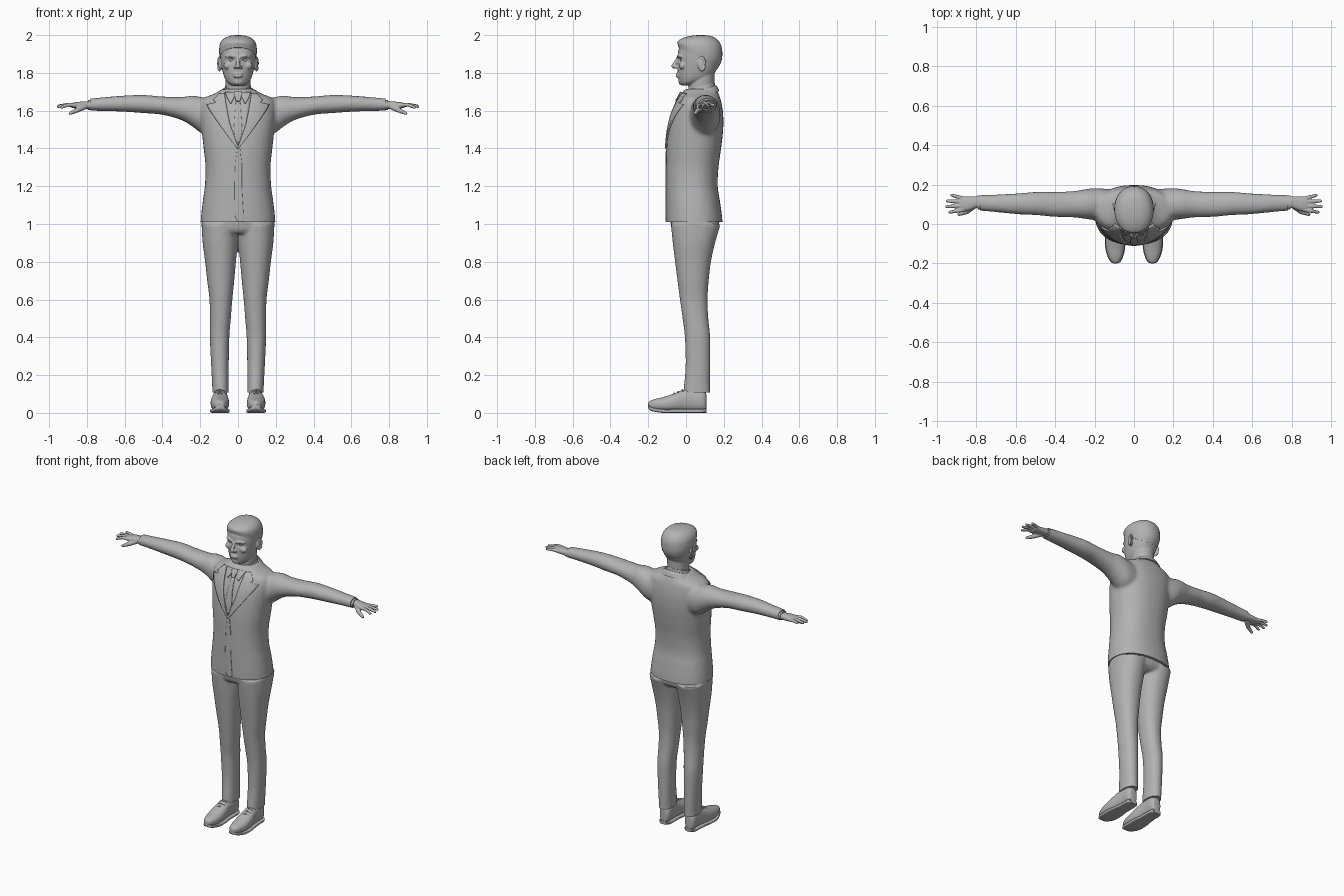
import bpy, bmesh
from math import sin, cos, pi, exp, radians
from mathutils import Vector, Matrix
from mathutils.bvhtree import BVHTree

cube = bpy.data.objects.get("Cube")
if cube:
    bpy.data.objects.remove(cube)

grey = bpy.data.materials.new("plain_grey")
grey.use_nodes = True
COLOUR = (0.45, 0.45, 0.45, 1)
grey.diffuse_color = COLOUR
grey.node_tree.nodes["Principled BSDF"].inputs["Base Color"].default_value = COLOUR
parts = []


# ---------- helpers ----------
def spline(rows, n=5):
    """Smoothly interpolate a list of number tuples."""
    out = []
    for i in range(len(rows) - 1):
        a, b, c, d = rows[max(i - 1, 0)], rows[i], rows[i + 1], rows[min(i + 2, len(rows) - 1)]
        for k in range(n):
            t = k / n
            out.append([q + 0.5 * t * (r - p + t * (2 * p - 5 * q + 4 * r - s + t * (3 * (q - r) + s - p)))
                        for p, q, r, s in zip(a, b, c, d)])
    return out + [list(rows[-1])]


def loft(bm, rings, power=2.3, n=36):
    """Skin closed rings given as (centre, half axis, half axis)."""
    def bend(v):
        return abs(v) ** (2 / power) * (1 if v > 0 else -1)
    loops = [[bm.verts.new(c + u * bend(cos(2 * pi * k / n)) + v * bend(sin(2 * pi * k / n)))
              for k in range(n)] for c, u, v in rings]
    for lo, hi in zip(loops, loops[1:]):
        for k in range(n):
            bm.faces.new((lo[k], lo[(k + 1) % n], hi[(k + 1) % n], hi[k]))
    bm.faces.new(loops[0][::-1])
    bm.faces.new(loops[-1])


def up_rings(rows):
    """Rows: z, half width, front y, back y, tilt."""
    return [(Vector((0, (f + b) / 2, z)), Vector((w, 0, 0)), Vector((0, (b - f) / 2, t * (b - f) / 2)))
            for z, w, f, b, t in spline(rows)]


def box_rings(rows, axis, side=1):
    """Rows: place along the axis, then the low and high limits of the other two axes."""
    out = []
    for p, a0, a1, b0, b1 in spline(rows):
        c, u, v = [p, (a0 + a1) / 2, (b0 + b1) / 2], [0, (a1 - a0) / 2, 0], [0, 0, (b1 - b0) / 2]
        order = {"x": (0, 1, 2), "y": (1, 0, 2), "z": (1, 2, 0)}[axis]
        vecs = [Vector([q[i] for i in order]) for q in (c, u, v)]
        vecs[0].x *= side
        out.append(vecs)
    return out


def ball(bm, centre, scale):
    m = Matrix.Translation(centre) @ Matrix.Diagonal((*scale, 1))
    bmesh.ops.create_uvsphere(bm, u_segments=16, v_segments=10, radius=1, matrix=m)


def tube(bm, points, radii):
    pts = [Vector(p) for p in points]
    rings = []
    for i, p in enumerate(pts):
        t = (pts[min(i + 1, len(pts) - 1)] - pts[max(i - 1, 0)]).normalized()
        u = t.cross(Vector((0.1, 0.2, 1))).normalized()
        rings.append((p, u * radii[i], t.cross(u) * radii[i]))
        ball(bm, p, [radii[i]] * 3)
    loft(bm, rings, 2, 12)


def finish(name, bm):
    bmesh.ops.recalc_face_normals(bm, faces=bm.faces)
    mesh = bpy.data.meshes.new(name)
    bm.to_mesh(mesh)
    bm.free()
    ob = bpy.data.objects.new(name, mesh)
    bpy.context.collection.objects.link(ob)
    mesh.materials.append(grey)
    parts.append(ob)
    return ob


def sculpt(name, bm, voxel, smooth, cuts=()):
    """Fuse overlapping shells into one smooth skin, then trim clean hems."""
    ob = finish(name, bm)
    rm = ob.modifiers.new("fuse", 'REMESH')
    rm.mode, rm.voxel_size = 'VOXEL', voxel
    sm = ob.modifiers.new("relax", 'SMOOTH')
    sm.factor, sm.iterations = 0.5, smooth
    dg = bpy.context.evaluated_depsgraph_get()
    mesh = bpy.data.meshes.new_from_object(ob.evaluated_get(dg))
    ob.modifiers.clear()
    ob.data = mesh
    bm = bmesh.new()
    bm.from_mesh(mesh)
    for co, no in cuts:
        geom = bm.verts[:] + bm.edges[:] + bm.faces[:]
        r = bmesh.ops.bisect_plane(bm, geom=geom, plane_co=co, plane_no=no, clear_outer=True)
        edges = [e for e in r["geom_cut"] if isinstance(e, bmesh.types.BMEdge)]
        bmesh.ops.holes_fill(bm, edges=edges, sides=0)
    bm.to_mesh(mesh)
    bm.free()
    mesh.materials.clear()
    mesh.materials.append(grey)
    return ob


# ---------- jacket ----------
bm = bmesh.new()
loft(bm, up_rings([(0.96, .2, -.105, .195, 0), (1.03, .197, -.107, .192, 0), (1.12, .187, -.107, .18, 0),
                   (1.2, .176, -.107, .168, 0), (1.3, .172, -.106, .172, 0), (1.4, .182, -.104, .186, 0),
                   (1.5, .193, -.095, .197, 0), (1.58, .2, -.078, .197, 0), (1.63, .2, -.057, .19, 0),
                   (1.665, .185, -.038, .182, 0), (1.69, .125, -.025, .172, 0), (1.715, .085, -.005, .162, 0)]))
ARM = [(.08, .03, .17, 1.47, 1.66), (.18, .02, .182, 1.475, 1.67), (.24, .025, .178, 1.515, 1.68),
       (.3, .033, .168, 1.55, 1.672), (.4, .036, .163, 1.578, 1.675), (.5, .045, .163, 1.587, 1.683),
       (.6, .05, .155, 1.594, 1.68), (.7, .06, .15, 1.598, 1.672), (.81, .069, .147, 1.6, 1.662)]
for s in (1, -1):
    loft(bm, box_rings(ARM, "x", s), 2.1)
jacket = sculpt("jacket", bm, .01, 6, [((0, 0, 1.01), (0, 0, -1)), ((.782, 0, 0), (1, 0, 0)),
                                       ((-.782, 0, 0), (-1, 0, 0))])
tree = BVHTree.FromPolygons([v.co for v in jacket.data.vertices], [p.vertices[:] for p in jacket.data.polygons])


def panel(name, rows, base, thick, mirror=False, across=8):
    """Cloth strip laid on the chest; rows: z, inner x, outer x."""
    bm = bmesh.new()
    grid = []
    for (z0, a0, b0), (z1, a1, b1) in zip(rows, rows[1:]):
        for k in range(6 + (rows[-1][0] == z1)):
            t = k / 6
            z, a, b = z0 + t * (z1 - z0), a0 + t * (a1 - a0), b0 + t * (b1 - b0)
            line = []
            for j in range(across + 1):
                x = a + (b - a) * j / across
                hit = tree.ray_cast(Vector((x, -1, z)), Vector((0, 1, 0)))[0]
                line.append(bm.verts.new((x, (hit.y if hit else 0) - base - thick / 2, z)))
            grid.append(line)
    for lo, hi in zip(grid, grid[1:]):
        for j in range(across):
            bm.faces.new((lo[j], lo[j + 1], hi[j + 1], hi[j]))
    ob = finish(name, bm)
    if mirror:
        ob.modifiers.new("mirror", 'MIRROR')
    so = ob.modifiers.new("cloth", 'SOLIDIFY')
    so.thickness, so.offset = thick, 0
    return ob


panel("shirt_front", [(1.42, -.004, .004), (1.53, -.045, .045), (1.69, -.072, .072)], -.002, .003)
panel("lapels", [(1.4, -.004, .004), (1.46, .018, .05), (1.53, .043, .1), (1.6, .057, .148), (1.632, .062, .165),
                 (1.642, .064, .118), (1.655, .066, .13), (1.69, .07, .098)], -.002, .01, True)
panel("front_overlap", [(1.013, -.002, .03), (1.04, -.016, .03), (1.2, -.018, .02), (1.32, -.014, .02),
                        (1.41, -.003, .01)], -.003, .006)
panel("tie", [(1.43, -.008, .008), (1.5, -.022, .022), (1.655, -.011, .011)], 0, .005)
panel("tie_knot", [(1.65, -.011, .011), (1.685, -.02, .02), (1.698, -.017, .017)], 0, .012)
panel("shirt_collar_points", [(1.64, .036, .042), (1.67, .02, .058), (1.695, .006, .068)], 0, .008, True)

# ---------- collars ----------
for name, rows in (("jacket_collar", [(1.675, .115, -.01, .176, .3), (1.695, .095, .0, .168, .32),
                                      (1.71, .08, .012, .158, .35)]),
                   ("shirt_collar", [(1.69, .08, -.006, .157, .3), (1.712, .073, -.003, .154, .3),
                                     (1.728, .069, .002, .152, .28)])):
    bm = bmesh.new()
    loft(bm, up_rings(rows), 2.1)
    finish(name, bm)

# ---------- trousers ----------
LEG = [(.07, .048, .136, -.014, .127), (.13, .049, .136, -.012, .127), (.25, .049, .142, -.002, .128),
       (.4, .046, .149, -.006, .128), (.5, .038, .149, -.018, .118), (.6, .03, .151, -.032, .114),
       (.7, .02, .163, -.045, .12), (.8, .011, .174, -.058, .132), (.9, .002, .187, -.07, .154), (1, .0, .193, -.08, .184)]
bm = bmesh.new()
for s in (1, -1):
    loft(bm, box_rings(LEG, "z", s), 2.2)
loft(bm, up_rings([(.95, .14, -.06, .14, 0), (.98, .19, -.078, .172, 0), (1.06, .186, -.085, .178, 0)]))
sculpt("trousers", bm, .008, 4, [((0, 0, .108), (0, 0, -1))])

# ---------- shoes ----------
SHOE = [(-.2, .09, .1, .035, .05), (-.193, .073, .115, .023, .062), (-.165, .058, .131, .014, .073),
        (-.12, .048, .143, .008, .084), (-.06, .048, .144, .008, .104), (-.01, .054, .136, .008, .124),
        (.04, .055, .131, .008, .135), (.085, .056, .13, .008, .128), (.104, .066, .12, .012, .11),
        (.108, .08, .106, .03, .09)]
for s, side in ((1, "left"), (-1, "right")):
    bm = bmesh.new()
    loft(bm, box_rings(SHOE, "y", s), 2.3)
    finish(side + "_shoe", bm)
    # sole follows the shoe outline, with a raised toe and a heel block
    bm = bmesh.new()
    loft(bm, box_rings([(y, a - .003, b + .003, c - .008, c + .012) for y, a, b, c, d in SHOE[:-1]], "y", s), 5)
    loft(bm, box_rings([(.035, .058, .13, 0, .02), (.085, .056, .13, 0, .02), (.108, .07, .116, 0, .02)], "y", s), 4)
    finish(side + "_sole", bm)
    bm = bmesh.new()
    for k in range(3):
        y, z = -.06 + .022 * k, .103 + .009 * k
        tube(bm, [(s * .075, y, z - .006), (s * .096, y - .004, z + .001), (s * .117, y, z - .006)], [.004] * 3)
    finish(side + "_laces", bm)

# ---------- hands and cuffs ----------
FINGERS = [(.072, .935, .06, 1.617), (.092, .952, .088, 1.622), (.112, .948, .117, 1.626), (.129, .925, .146, 1.63)]
for s, side in ((1, "left"), (-1, "right")):
    bm = bmesh.new()
    loft(bm, box_rings([(.76, .083, .14, 1.609, 1.652), (.8, .082, .14, 1.61, 1.65), (.84, .068, .14, 1.61, 1.647),
                        (.875, .065, .138, 1.614, 1.642), (.885, .075, .13, 1.62, 1.637)], "x", s), 2.4)
    for y0, x1, y1, z1 in FINGERS:
        tube(bm, [(s * .865, y0, 1.629), (s * (.865 + x1) / 2, (y0 + y1) / 2, 1.631), (s * x1, y1, z1)],
             [.011, .0098, .008])
    tube(bm, [(s * .815, .09, 1.62), (s * .85, .062, 1.603), (s * .888, .049, 1.586)], [.016, .013, .009])
    sculpt(side + "_hand", bm, .004, 3)
    bm = bmesh.new()
    loft(bm, box_rings([(.77, .074, .144, 1.604, 1.657), (.794, .075, .144, 1.604, 1.656)], "x", s), 2.1)
    finish(side + "_shirt_cuff", bm)

# ---------- head ----------
bm = bmesh.new()
loft(bm, up_rings([(1.64, .066, .02, .16, 0), (1.72, .065, .012, .15, 0), (1.8, .067, .02, .152, 0)]), 2)
loft(bm, up_rings([(1.735, .034, -.02, .05, .1), (1.75, .056, -.032, .09, .1), (1.775, .072, -.041, .13, 0),
                   (1.81, .082, -.044, .158, 0), (1.85, .09, -.044, .176, 0), (1.89, .095, -.044, .186, 0),
                   (1.925, .096, -.039, .188, 0), (1.955, .088, -.025, .178, 0), (1.978, .068, .0, .155, 0),
                   (1.99, .03, .04, .12, 0)]), 2.2)
tube(bm, [(0, -.04, 1.882), (0, -.055, 1.855), (0, -.064, 1.836)], [.009, .01, .013])
ball(bm, (0, -.026, 1.754), (.028, .014, .018))
for z in (1.793, 1.781):
    ball(bm, (0, -.045, z), (.026, .01, .006))
for s in (1, -1):
    ball(bm, (s * .014, -.051, 1.831), (.01, .012, .009))
    ball(bm, (s * .055, -.018, 1.838), (.022, .02, .02))
    tube(bm, [(s * .015, -.043, 1.886), (s * .038, -.039, 1.892), (s * .062, -.022, 1.886)], [.007, .008, .007])
    # ear disc with a curled rim
    ball(bm, (s * .094, .08, 1.845), (.01, .02, .032))
    tube(bm, [(s * (.098 + .008 * sin(a)), .082 + .02 * sin(a), 1.847 - .034 * cos(a))
              for a in [pi * k / 6 for k in range(8)]], [.006] * 8)
head = sculpt("head", bm, .004, 4)
# eye sockets
for v in head.data.vertices:
    if v.co.y < .03:
        d2 = (abs(v.co.x) - .036) ** 2 / .014 ** 2 + (v.co.z - 1.868) ** 2 / .01 ** 2
        v.co.y += .013 * exp(-d2)
bm = bmesh.new()
for s in (1, -1):
    ball(bm, (s * .036, -.017, 1.867), (.015, .014, .01))
finish("eyes", bm)

# ---------- hair ----------
bm = bmesh.new()
loft(bm, up_rings([(1.878, .096, -.04, .166, -.55), (1.9, .099, -.043, .184, -.42), (1.925, .1, -.045, .192, -.3),
                   (1.957, .094, -.038, .188, -.14), (1.982, .074, -.012, .165, -.05), (1.996, .042, .025, .128, 0),
                   (2.0, .01, .065, .09, 0)]), 2.15)
finish("hair", bm)

# ---------- smooth shading ----------
bpy.ops.object.select_all(action='DESELECT')
for ob in parts:
    ob.select_set(True)
bpy.context.view_layer.objects.active = jacket
bpy.ops.object.shade_smooth_by_angle(angle=radians(40))
